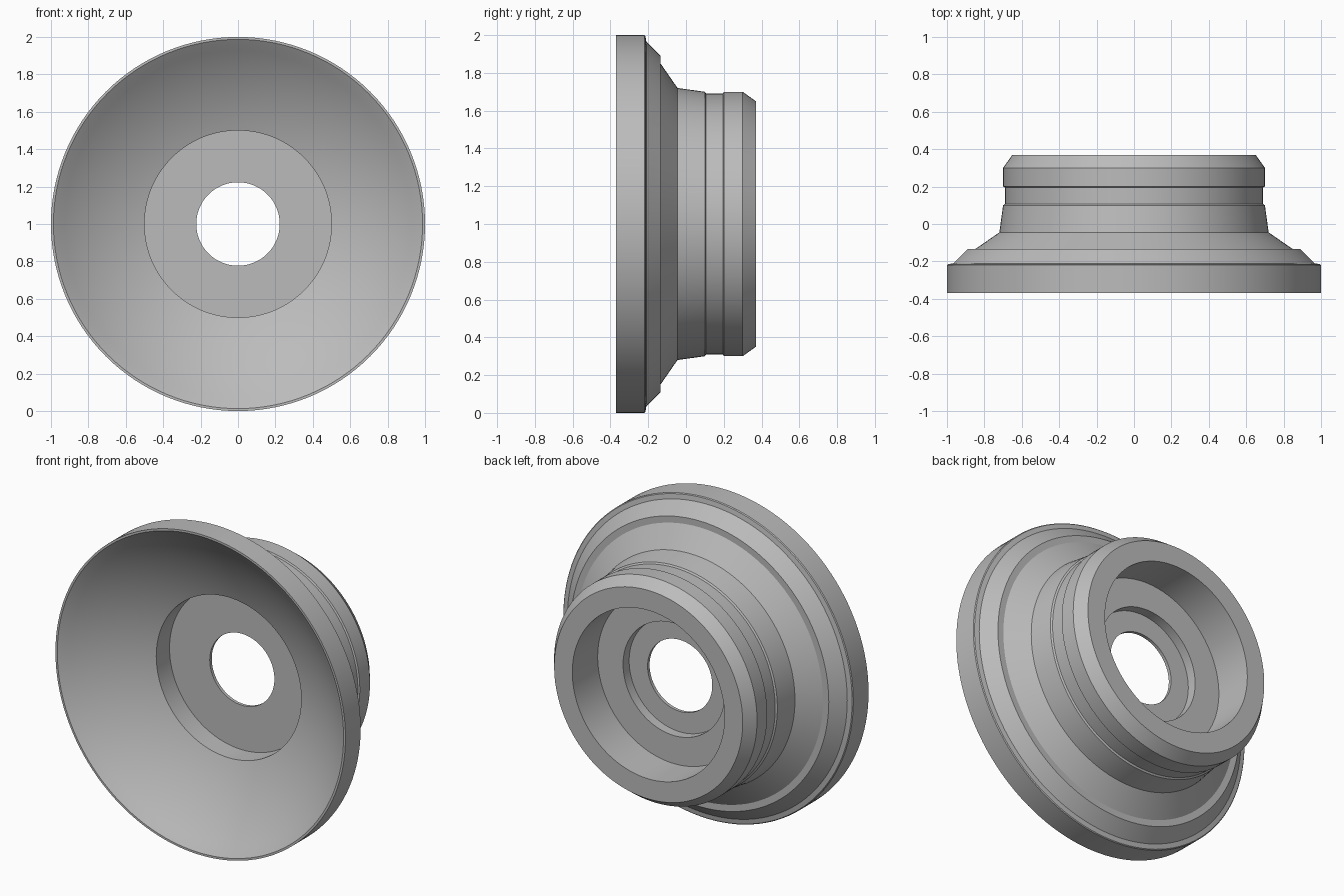
import bpy, bmesh, math
from mathutils import Vector, Matrix

cube = bpy.data.objects.get("Cube")
if cube:
    bpy.data.objects.remove(cube, do_unlink=True)

SEGMENTS = 128
CENTRE = Vector((0, 0, 1))

# One plain grey material
grey = bpy.data.materials.new("plain_grey")
grey.use_nodes = True
colour = (0.5, 0.5, 0.5, 1)
grey.diffuse_color = colour
grey.node_tree.nodes["Principled BSDF"].inputs["Base Color"].default_value = colour


def lathe(name, profile):
    """Turn a closed (radius, y) profile around the y axis."""
    bm = bmesh.new()
    rings = []
    for i in range(SEGMENTS):
        turn = Matrix.Rotation(2 * math.pi * i / SEGMENTS, 3, 'Y')
        rings.append([bm.verts.new(turn @ Vector((r, y, 0)) + CENTRE)
                      for r, y in profile])
    n = len(profile)
    for i, ring in enumerate(rings):
        after = rings[(i + 1) % SEGMENTS]
        for j in range(n):
            k = (j + 1) % n
            bm.faces.new((ring[j], ring[k], after[k], after[j]))
    bmesh.ops.recalc_face_normals(bm, faces=bm.faces)
    mesh = bpy.data.meshes.new(name)
    bm.to_mesh(mesh)
    bm.free()
    mesh.materials.append(grey)
    obj = bpy.data.objects.new(name, mesh)
    bpy.context.collection.objects.link(obj)
    bpy.ops.object.select_all(action='DESELECT')
    obj.select_set(True)
    bpy.context.view_layer.objects.active = obj
    bpy.ops.object.shade_smooth_by_angle(angle=math.radians(20))
    return obj


# Outer side: flange, stepped shoulder, neck with shallow groove, chamfered lip
outside = [(1, -0.37), (1, -0.22), (0.995, -0.215), (0.965, -0.21),
           (0.89, -0.135), (0.85, -0.135), (0.72, -0.045), (0.70, 0.10),
           (0.69, 0.107), (0.69, 0.195), (0.70, 0.20), (0.70, 0.30),
           (0.65, 0.37)]

# Back side: flat lip, deep socket, stepped recess and centre hole
socket = [(0.525, 0.37), (0.525, 0.12), (0.35, 0.12), (0.35, 0.06),
          (0.223, 0.06), (0.223, 0.04)]

# Front side: flat-floored pocket opening into a spherical bowl
bowl_radius, bowl_centre = 1.51, -1.516
bowl = []
for i in range(17):
    r = 0.5 + 0.487 * i / 16
    bowl.append((r, bowl_centre + math.sqrt(bowl_radius ** 2 - r * r)))
bowl[-1] = (bowl[-1][0], -0.37)
pocket = [(0.5, 0.04)]

lathe("flanged_cup", outside + socket + pocket + bowl)
